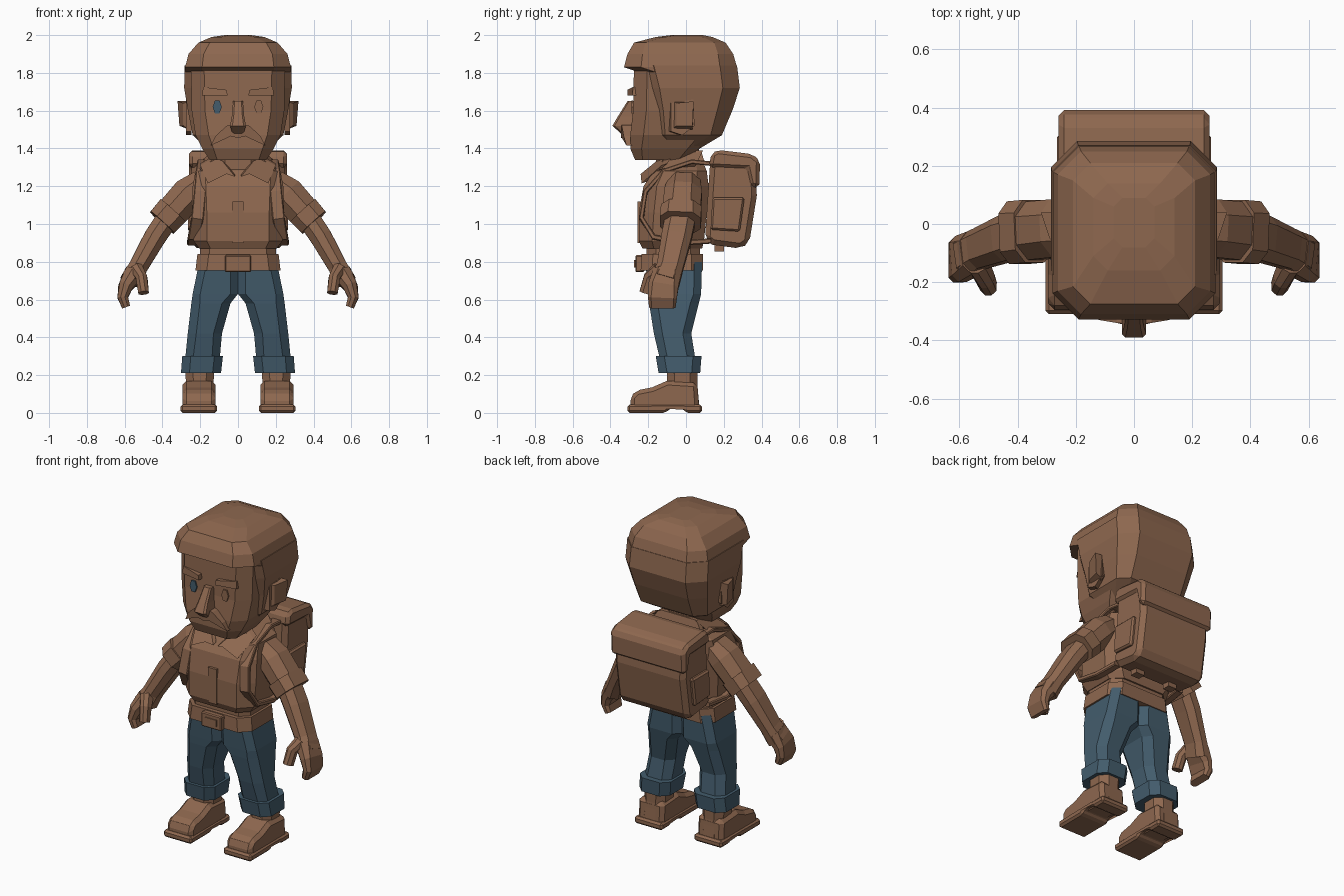
import bpy, bmesh, math
from mathutils import Vector as V


def material(name, rgb):
    m = bpy.data.materials.new(name)
    m.diffuse_color = (*rgb, 1)
    return m


BROWN = material("warm brown", (0.27, 0.137, 0.078))
BLUE = material("denim blue", (0.056, 0.107, 0.15))


def finish(name, bm, mat, mirror=False, bevel=0):
    bmesh.ops.recalc_face_normals(bm, faces=bm.faces)
    me = bpy.data.meshes.new(name)
    bm.to_mesh(me)
    bm.free()
    me.materials.append(mat)
    ob = bpy.data.objects.new(name, me)
    bpy.context.collection.objects.link(ob)
    if bevel:
        b = ob.modifiers.new("bevel", 'BEVEL')
        b.width, b.segments = bevel, 1
    if mirror:
        ob.modifiers.new("mirror", 'MIRROR').use_mirror_merge = False
    return ob


def skin(name, rings, mat, mirror=False, bevel=0):
    """Join equal rings of points into a closed solid."""
    bm = bmesh.new()
    vs = [[bm.verts.new(p) for p in r] for r in rings]
    for a, b in zip(vs, vs[1:]):
        for i in range(len(a)):
            j = (i + 1) % len(a)
            bm.faces.new((a[i], a[j], b[j], b[i]))
    bm.faces.new(vs[0])
    bm.faces.new(vs[-1])
    return finish(name, bm, mat, mirror, bevel)


def octagon(x0, x1, y0, y1, c):
    return [(x0 + c, y0), (x1 - c, y0), (x1, y0 + c), (x1, y1 - c),
            (x1 - c, y1), (x0 + c, y1), (x0, y1 - c), (x0, y0 + c)]


def loft(name, rows, mat, mirror=False):
    """Rows of (z, x0, x1, y0, y1, corner)."""
    return skin(name, [[(x, y, r[0]) for x, y in octagon(*r[1:])] for r in rows], mat, mirror)


def sym(rows):
    """Rows of (z, half width, y0, y1, corner) centred on x = 0."""
    return [(z, -w, w, y0, y1, c) for z, w, y0, y1, c in rows]


def tube(name, rows, mat, corner=0.3, side=(0, 1, 0)):
    """Mirrored limb; rows of (centre, half width, half depth)."""
    pts = [V(r[0]) for r in rows]
    rings = []
    for i, (_, w, d) in enumerate(rows):
        t = (pts[min(i + 1, len(pts) - 1)] - pts[max(i - 1, 0)]).normalized()
        a = V(side).cross(t).normalized()
        b = t.cross(a)
        c = min(w, d) * 2 * corner
        rings.append([pts[i] + a * x + b * y for x, y in octagon(-w, w, -d, d, c)])
    return skin(name, rings, mat, True)


def plate(name, pts, push, mat, mirror=False, bevel=0):
    """Polygon thickened along a vector."""
    return skin(name, [[V(p) for p in pts], [V(p) + V(push) for p in pts]], mat, mirror, bevel)


def box(name, x0, x1, y0, y1, z0, z1, mat, mirror=False, bevel=0):
    pts = [(x0, y0, z0), (x1, y0, z0), (x1, y1, z0), (x0, y1, z0)]
    return plate(name, pts, (0, 0, z1 - z0), mat, mirror, bevel)


# Head: face, hair behind it and overhanging fringe
loft("face", sym([(1.34, .15, -.27, .0, .04), (1.40, .19, -.295, .07, .06),
                  (1.47, .225, -.295, .14, .07), (1.60, .245, -.28, .15, .07),
                  (1.86, .25, -.275, .15, .07)]), BROWN)
loft("back_hair", sym([(1.38, .14, -.12, .04, .05), (1.47, .24, -.17, .19, .06),
                       (1.60, .265, -.20, .245, .08), (1.72, .285, -.23, .285, .09),
                       (1.84, .282, -.26, .27, .09)]), BROWN)
loft("top_hair", sym([(1.79, .278, -.21, .275, .09), (1.83, .28, -.328, .27, .09),
                      (1.90, .262, -.31, .25, .08), (1.96, .21, -.275, .21, .06),
                      (1.99, .14, -.16, .14, .05), (2.0, .07, -.08, .09, .03)]), BROWN)

# Ears
plate("ear", [(.245, -.09, 1.64), (.245, .03, 1.66), (.245, .035, 1.52), (.245, -.03, 1.47), (.245, -.09, 1.49)],
      (.03, .01, 0), BROWN, True)
skin("ear_rim", [[(.26, -.08, 1.50), (.26, .035, 1.50), (.26, .04, 1.65), (.26, -.07, 1.65)],
                 [(.29, -.05, 1.52), (.31, .035, 1.52), (.32, .04, 1.65), (.29, -.05, 1.64)]], BROWN, True)

# Eyebrows, eyes, nose, moustache
plate("eyebrow", [(.055, -.31, 1.68), (.19, -.285, 1.68), (.185, -.28, 1.725), (.06, -.31, 1.71)],
      (0, .07, 0), BROWN, True)
for name, s, mat in (("blue_eye", -1, BLUE), ("brown_eye", 1, BROWN)):
    plate(name, [(s * .11 + .024 * math.cos(a * math.pi / 3), -.289, 1.62 + .04 * math.sin(a * math.pi / 3))
                 for a in range(6)], (0, .009, 0), mat)
loft("nose", sym([(1.48, .03, -.345, -.27, .01), (1.52, .042, -.39, -.27, .012),
                  (1.57, .033, -.36, -.27, .01), (1.65, .026, -.31, -.26, .008)]), BROWN)
skin("moustache", [[(0, y0 - .0, 1.535), (.06, y0 + .005, 1.52), (.12, y0 + .015, 1.465), (.145, y0 + .03, 1.415),
                    (.08, y0 + .015, 1.445), (.04, y0, 1.465), (0, y0, 1.455)]
                   for y0 in (-.27, -.345)], BROWN, True)

# Neck and shirt
loft("neck", sym([(1.22, .11, -.16, .07, .04), (1.40, .11, -.16, .07, .04)]), BROWN)
loft("shirt", sym([(.87, .205, -.23, .085, .06), (.91, .235, -.25, .095, .07),
                   (1.06, .245, -.25, .11, .08), (1.20, .24, -.225, .12, .07),
                   (1.28, .225, -.17, .11, .05), (1.33, .14, -.11, .09, .04)]), BROWN)
box("shirt_placket", -.03, .03, -.256, -.24, .90, 1.12, BROWN)
plate("collar_flap", [(.015, -.225, 1.25), (.06, -.24, 1.265), (.16, -.235, 1.215), (.20, -.13, 1.31),
                      (.13, -.10, 1.35), (.08, -.16, 1.33)], (0, .03, .01), BROWN, True)
skin("collar_side", [[(.20, -.14, 1.29), (.20, .06, 1.33), (.13, .09, 1.39), (.12, -.12, 1.35)],
                     [(.17, -.14, 1.26), (.17, .04, 1.29), (.10, .06, 1.38), (.09, -.12, 1.34)]], BROWN, True)
plate("collar_back", [(-.18, .10, 1.32), (.18, .10, 1.32), (.13, .08, 1.39), (-.13, .08, 1.39)],
      (0, -.03, 0), BROWN)

# Sleeves, forearms and hands
tube("sleeve", [((.19, -.01, 1.22), .07, .085), ((.26, -.015, 1.16), .09, .10),
                ((.36, -.025, 1.05), .085, .10)], BROWN)
tube("sleeve_cuff", [((.345, -.025, 1.07), .089, .108), ((.402, -.03, 1.008), .084, .108)], BROWN, .25)
tube("forearm", [((.36, -.025, 1.05), .06, .08), ((.44, -.05, .93), .058, .08),
                 ((.53, -.085, .77), .05, .07), ((.565, -.11, .70), .058, .078)], BROWN)
tube("fingers", [((.55, -.10, .74), .052, .075), ((.595, -.12, .67), .038, .08),
                 ((.61, -.125, .61), .028, .077), ((.592, -.125, .56), .022, .07)], BROWN)
tube("thumb", [((.535, -.14, .76), .035, .04), ((.51, -.19, .715), .03, .035),
               ((.50, -.215, .635), .028, .032)], BROWN)

# Belt and trousers
loft("waist", sym([(.78, .20, -.21, .075, .05), (.90, .20, -.21, .075, .05)]), BROWN)
loft("belt", sym([(.755, .225, -.24, .09, .06), (.84, .215, -.235, .09, .06)]), BROWN)
box("buckle_frame", -.07, .07, -.268, -.22, .745, .835, BROWN, bevel=.006)
box("buckle_pin", -.04, .04, -.274, -.25, .77, .81, BROWN)
loft("trouser_leg", [(.80, 0, .205, -.215, .085, .04), (.63, 0, .24, -.2, .08, .04),
                     (.58, .04, .247, -.195, .068, .045), (.42, .085, .266, -.17, .028, .045),
                     (.25, .10, .283, -.13, .055, .04)], BLUE, True)
cuff = loft("trouser_cuff", [(.21, .09, .302, -.145, .075, .045), (.30, .08, .295, -.16, .082, .045)], BLUE, True)

# Boots
loft("boot_shaft", [(.04, .125, .285, -.11, .07, .04), (.15, .13, .275, -.10, .06, .04),
                    (.24, .125, .28, -.10, .06, .04)], BROWN, True)
plate("boot_foot", [(.118, y, z) for y, z in ((-.295, .02), (-.295, .085), (-.265, .118), (-.18, .135),
                                             (-.10, .17), (.06, .16), (.07, .02))],
      (.177, 0, 0), BROWN, True, .022)
plate("boot_sole", [(.11, y, z) for y, z in ((-.31, .0), (-.31, .045), (.085, .045), (.085, 0),
                                            (-.0, 0), (-.02, .025), (-.08, .025), (-.11, 0))],
      (.195, 0, 0), BROWN, True, .012)

# Backpack: body, flap, pockets, buckles and straps
plate("backpack_body", [(-.245, y, z) for y, z in ((.10, .92), (.13, 1.36), (.365, 1.34), (.375, 1.15),
                                                  (.335, .90), (.29, .87), (.14, .89))],
      (.49, 0, 0), BROWN, bevel=.03)
plate("backpack_flap", [(-.26, y, z) for y, z in ((.12, 1.30), (.135, 1.375), (.17, 1.392), (.35, 1.37),
                                                 (.392, 1.335), (.388, 1.19), (.34, 1.20), (.32, 1.29))],
      (.52, 0, 0), BROWN, bevel=.025)
plate("backpack_side_pocket", [(.235, y, z) for y, z in ((.13, .97), (.14, 1.14), (.31, 1.14), (.285, .96))],
      (.03, 0, 0), BROWN, True, .01)
box("backpack_foot", .09, .15, .15, .20, .855, .90, BROWN, True)
tube("shoulder_strap", [((.18, .13, 1.32), .012, .03), ((.185, .03, 1.33), .012, .03),
                        ((.19, -.12, 1.28), .012, .032), ((.20, -.215, 1.17), .012, .032),
                        ((.215, -.235, 1.03), .012, .032), ((.235, -.17, .93), .014, .03),
                        ((.245, -.02, .90), .014, .025), ((.23, .13, .91), .014, .025)],
     BROWN, .2, (1, 0, 0))
